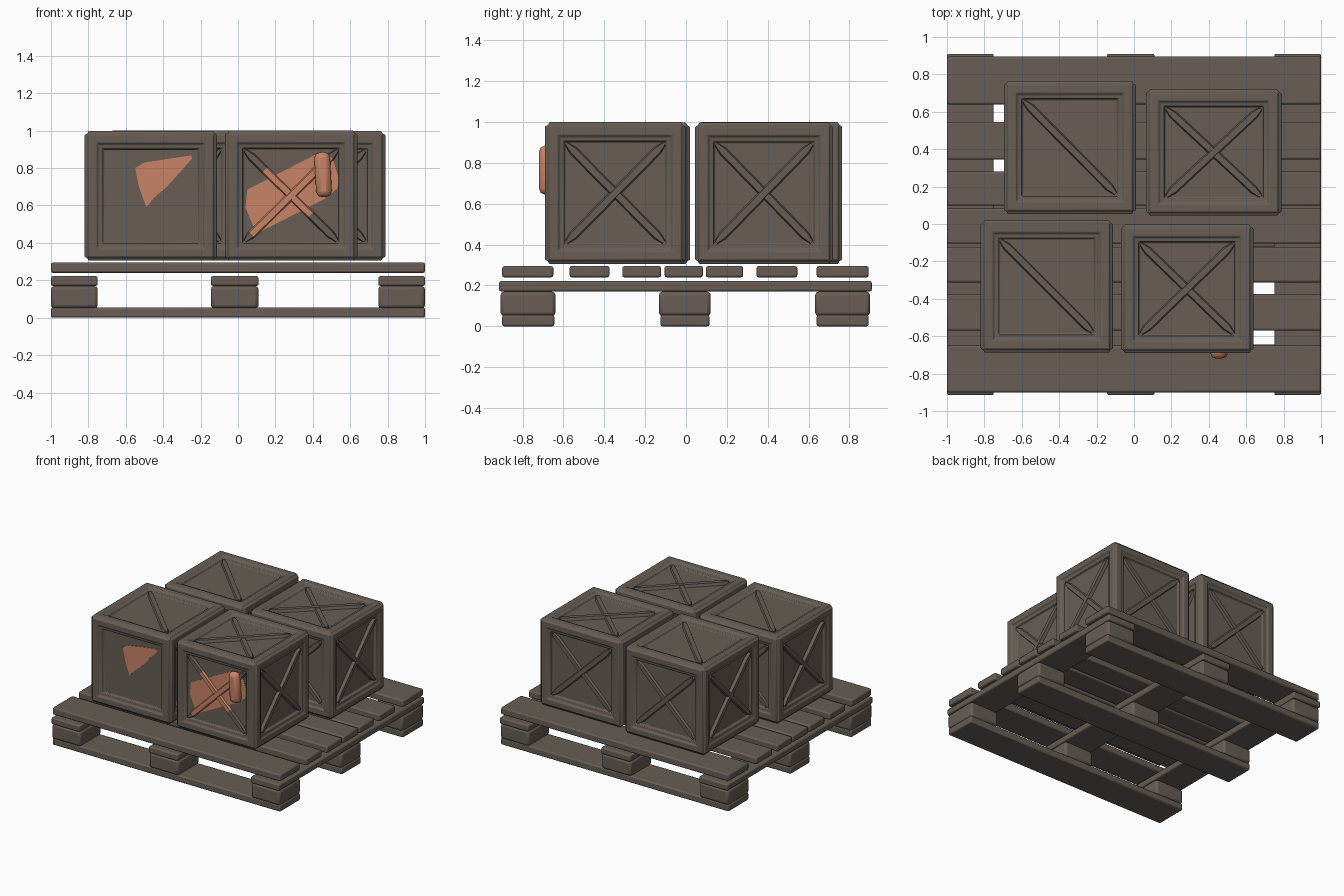
import bpy, bmesh, math
from mathutils import Vector

if "Cube" in bpy.data.objects:
    bpy.data.objects.remove(bpy.data.objects["Cube"])


def material(name, rgb):
    m = bpy.data.materials.new(name)
    m.diffuse_color = (*rgb, 1)
    m.use_nodes = True
    m.node_tree.nodes["Principled BSDF"].inputs["Base Color"].default_value = m.diffuse_color
    return m


WOOD = material("weathered brown wood", (0.135, 0.111, 0.091))
ORANGE = material("faded orange", (0.58, 0.23, 0.135))


def finish(name, bm, mats, bevel=0.0, angle=35):
    bmesh.ops.recalc_face_normals(bm, faces=bm.faces)
    me = bpy.data.meshes.new(name)
    bm.to_mesh(me)
    bm.free()
    for m in mats:
        me.materials.append(m)
    ob = bpy.data.objects.new(name, me)
    bpy.context.collection.objects.link(ob)
    if bevel:
        b = ob.modifiers.new("rounded edges", 'BEVEL')
        b.width = bevel
        b.segments = 2
    bpy.ops.object.select_all(action='DESELECT')
    bpy.context.view_layer.objects.active = ob
    ob.select_set(True)
    bpy.ops.object.shade_smooth_by_angle(angle=math.radians(angle))
    return ob


def box(name, x, y, z, mat=WOOD, bevel=0.01):
    bm = bmesh.new()
    bmesh.ops.create_cube(bm, size=1)
    for v in bm.verts:
        for i, (a, b) in enumerate((x, y, z)):
            v.co[i] = a + (v.co[i] + 0.5) * (b - a)
    return finish(name, bm, [mat], bevel)


def plate(name, pts, y, mat, thick=0.006):
    """Thin front-facing plate from an x, z outline."""
    bm = bmesh.new()
    f = bm.faces.new([bm.verts.new((px, y, pz)) for px, pz in pts])
    ex = bmesh.ops.extrude_face_region(bm, geom=[f])
    for v in ex["geom"]:
        if isinstance(v, bmesh.types.BMVert):
            v.co.y -= thick
    return finish(name, bm, [mat])


# Pallet: runners, blocks, cross boards, deck boards
COLS = [(-1, -0.75), (-0.145, 0.11), (0.75, 1)]
ROWS = [(-0.9, -0.645), (-0.125, 0.115), (0.64, 0.895)]
for r in ROWS:
    box("pallet_bottom_runner", (-1, 1), r, (0, 0.055))
    for c in COLS:
        box("pallet_block", c, (r[0] - 0.008, r[1] + 0.006), (0.05, 0.17), bevel=0.018)
for c in COLS:
    box("pallet_cross_board", c, (-0.915, 0.91), (0.17, 0.222))
for d in [(-0.9, -0.65), (-0.57, -0.375), (-0.312, -0.122), (-0.105, 0.083),
          (0.098, 0.28), (0.345, 0.545), (0.64, 0.895)]:
    box("pallet_deck_board", (-1, 1), d, (0.24, 0.295))

# Crate faces as (u, v) axes; the outward normal is u x v
FACES = {
    "front": ((1, 0, 0), (0, 0, 1)), "back": ((-1, 0, 0), (0, 0, 1)),
    "right": ((0, 1, 0), (0, 0, 1)), "left": ((0, -1, 0), (0, 0, 1)),
    "top": ((1, 0, 0), (0, 1, 0)), "bottom": ((1, 0, 0), (0, -1, 0)),
}
# Half size and height of each ring from the crate edge to the panel
RINGS = [(0.336, 0.336), (0.329, 0.35), (0.288, 0.35),
         (0.275, 0.338), (0.258, 0.336), (0.25, 0.318)]


def add_brace(bm, place, sign, lift, orange):
    n = 14
    prev = None
    for i in range(n + 1):
        t = -0.243 + 0.486 * i / n
        w = 0.45 if i in (0, n) else 1.0
        ring = []
        for s, h in ((-0.025, 0.312), (-0.016, 0.336 + lift),
                     (0.016, 0.336 + lift), (0.025, 0.312)):
            s *= w * 0.707
            ring.append(bm.verts.new(place(t - s, sign * t + sign * s, h)))
        if prev:
            mid = t - 0.243 / n
            for k in range(4):
                f = bm.faces.new((prev[k], prev[(k + 1) % 4], ring[(k + 1) % 4], ring[k]))
                f.material_index = int(orange[0] < mid < orange[1])
        else:
            bm.faces.new(ring)
        prev = ring
    bm.faces.new(prev)


def crate(name, x, y, z, signs, orange={}):
    """Framed crate; signs gives the braces of faces without a full cross."""
    centre = Vector([(a + b) / 2 for a, b in (x, y, z)])
    scale = Vector([(b - a) / 0.7 for a, b in (x, y, z)])
    body, braces = bmesh.new(), bmesh.new()
    for face, (u, v) in FACES.items():
        u, v = Vector(u), Vector(v)
        nrm = u.cross(v)

        def place(a, b, h):
            return centre + (u * a + v * b + nrm * h) * scale

        # stepped frame and panel
        prev = None
        for s, h in RINGS:
            ring = [body.verts.new(place(a * s, b * s, h))
                    for a, b in ((-1, -1), (1, -1), (1, 1), (-1, 1))]
            if prev:
                for k in range(4):
                    body.faces.new((prev[k], prev[(k + 1) % 4], ring[(k + 1) % 4], ring[k]))
            prev = ring
        body.faces.new(prev)
        # diagonal braces
        for sign in signs.get(face, (1, -1)):
            rng = orange.get((face, sign), (9, 9))
            add_brace(braces, place, sign, 0.005 if sign > 0 else 0.0, rng)
    bmesh.ops.remove_doubles(body, verts=body.verts, dist=0.0005)
    finish(name + "_frame_and_panels", body, [WOOD], bevel=0.004)
    finish(name + "_braces", braces, [WOOD, ORANGE])


crate("back_left_crate", (-0.695, 0.01), (0.053, 0.765), (0.305, 1.0), {"top": (-1,)})
crate("back_right_crate", (0.064, 0.788), (0.045, 0.72), (0.305, 0.998), {})
crate("front_left_crate", (-0.82, -0.113), (-0.687, 0.02), (0.305, 0.998),
      {"top": (-1,), "front": ()})
crate("front_right_crate", (-0.07, 0.638), (-0.69, -0.003), (0.305, 1.0), {},
      {("front", 1): (-0.2, 0.22), ("front", -1): (-0.14, 0.11)})

# Orange patches on the two front panels
plate("left_orange_patch", [(-0.55, 0.8), (-0.53, 0.7), (-0.49, 0.59), (-0.45, 0.64),
                            (-0.38, 0.7), (-0.246, 0.85), (-0.25, 0.868), (-0.5, 0.83)],
      -0.652, ORANGE)
plate("right_orange_patch", [(0.04, 0.59), (0.09, 0.47), (0.13, 0.465), (0.465, 0.636),
                             (0.53, 0.69), (0.54, 0.74), (0.5, 0.87), (0.41, 0.87),
                             (0.05, 0.685)], -0.655, ORANGE)

# Upright orange hook end in front of the right panel
hook = box("orange_hook_end", (-0.042, 0.042), (-0.035, 0.035), (-0.12, 0.12), ORANGE, 0.03)
hook.location = (0.455, -0.685, 0.765)
hook.rotation_euler = (0, math.radians(-3), 0)
